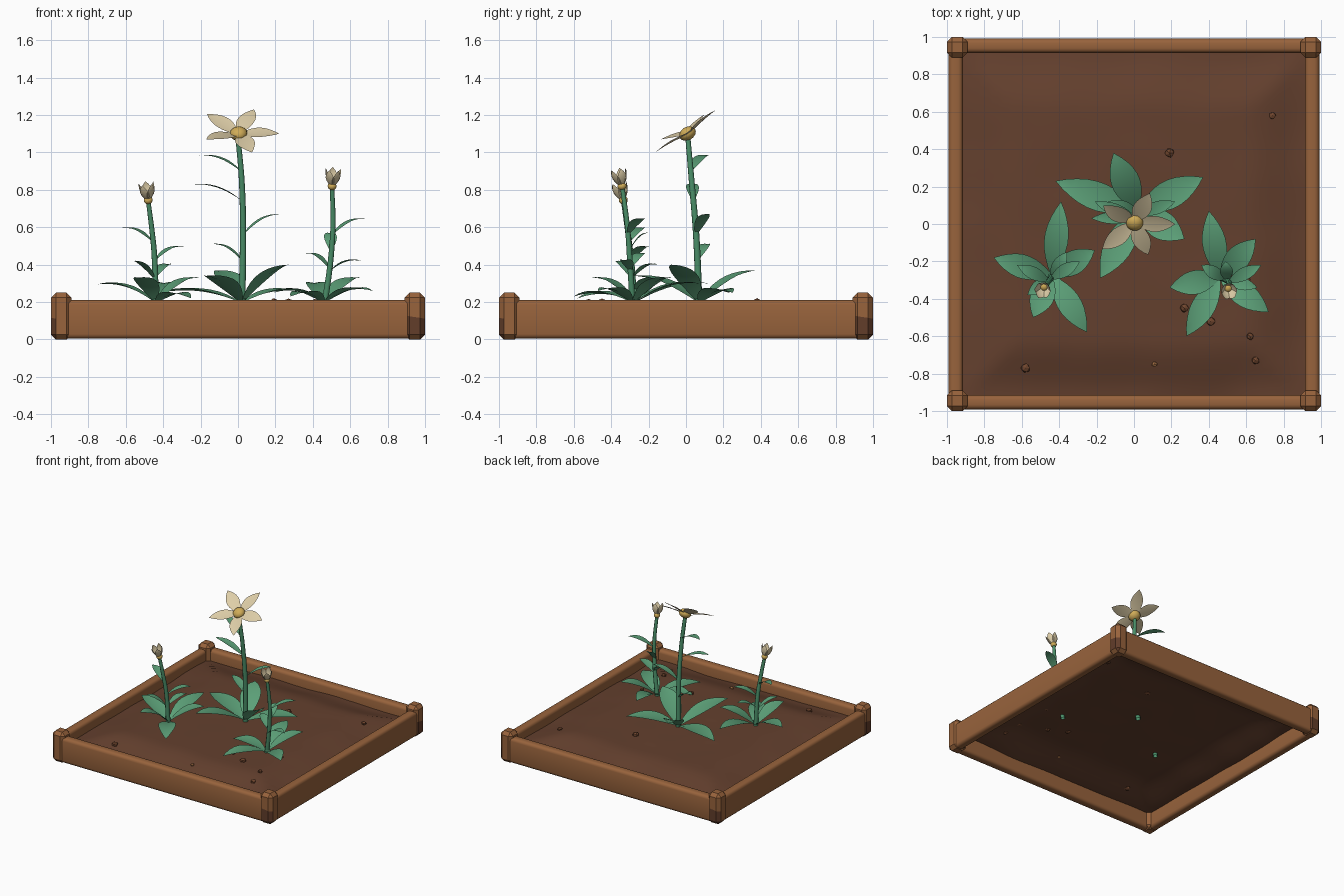
import bpy, bmesh, math, random
from mathutils import Vector, Matrix, noise

if "Cube" in bpy.data.objects:
    bpy.data.objects.remove(bpy.data.objects["Cube"])

random.seed(4)


def material(name, r, g, b):
    lin = [((c / 255 + 0.055) / 1.055) ** 2.4 for c in (r, g, b)]
    m = bpy.data.materials.new(name)
    m.diffuse_color = (*lin, 1)
    m.use_nodes = True
    m.node_tree.nodes["Principled BSDF"].inputs["Base Color"].default_value = m.diffuse_color
    return m


WOOD = material("wood", 152, 99, 60)
DARK = material("dark_wood", 98, 61, 42)
SOIL = material("soil", 100, 64, 46)
STONE = material("clod", 112, 70, 46)
CLAY = material("light_clod", 160, 108, 66)
LEAF = material("leaf_green", 92, 160, 120)
STEM = material("stem_green", 74, 142, 104)
CREAM = material("petal_cream", 222, 206, 168)
GOLD = material("flower_gold", 208, 172, 88)


def finish(bm, name, mats, smooth=None):
    """Turn a bmesh into an object, shaded smooth below the given angle."""
    me = bpy.data.meshes.new(name)
    bm.to_mesh(me)
    bm.free()
    ob = bpy.data.objects.new(name, me)
    bpy.context.collection.objects.link(ob)
    for m in mats:
        me.materials.append(m)
    if smooth:
        bpy.ops.object.select_all(action='DESELECT')
        ob.select_set(True)
        bpy.context.view_layer.objects.active = ob
        bpy.ops.object.shade_smooth_by_angle(angle=math.radians(smooth))
    return ob


def box(bm, size, centre):
    bmesh.ops.create_cube(bm, size=1, matrix=Matrix.Translation(centre) @ Matrix.Diagonal((*size, 1)))


# Frame beams and corner posts, each turned a quarter around the bed
for i, side in enumerate(("front", "right", "back", "left")):
    turn = Matrix.Rotation(i * math.pi / 2, 4, 'Z')
    bm = bmesh.new()
    box(bm, (1.86, 0.075, 0.205), (0, -0.953, 0.1075))
    bmesh.ops.bevel(bm, geom=[e for e in bm.edges if abs(e.verts[0].co.x - e.verts[1].co.x) > 1],
                    offset=0.024, segments=3, profile=0.5, affect='EDGES')
    bmesh.ops.transform(bm, matrix=turn, verts=bm.verts)
    finish(bm, side + "_beam", [WOOD], 50)

    bm = bmesh.new()
    box(bm, (0.11, 0.11, 0.25), (0.945, -0.945, 0.125))
    bmesh.ops.bevel(bm, geom=bm.edges[:], offset=0.026, segments=1, affect='EDGES')
    bmesh.ops.bisect_plane(bm, geom=bm.verts[:] + bm.edges[:] + bm.faces[:],
                           plane_co=(0.945, -1, 0.12), plane_no=(0.15, 0, 1))
    for f in bm.faces:
        c = f.calc_center_median()
        f.material_index = int(c.z < 0.12 and c.z > 0.015 and f.normal.y < -0.5)
    bmesh.ops.transform(bm, matrix=turn, verts=bm.verts)
    finish(bm, side + "_post", [WOOD, DARK], 30)


# Mounded soil sheet sinking toward the frame
def soil_height(x, y):
    edge = max(abs(x), abs(y))
    t = min(max((edge - 0.6) / 0.34, 0), 1)
    return 0.193 - 0.07 * t * t * (3 - 2 * t) + 0.018 * t * noise.noise((x * 2.5, y * 2.5, 3)) \
        + 0.004 * noise.noise((x * 4, y * 4, 0))


bm = bmesh.new()
bmesh.ops.create_grid(bm, x_segments=36, y_segments=36, size=0.935)
for v in bm.verts:
    v.co.z = soil_height(v.co.x, v.co.y)
finish(bm, "soil", [SOIL], 60)

# Loose clods on the soil
for x, y, r, m in ((0.74, 0.58, .021, STONE), (0.19, 0.38, .027, STONE), (0.27, -0.45, .026, STONE),
                   (0.41, -0.52, .026, STONE), (0.62, -0.60, .021, STONE), (0.65, -0.73, .023, STONE),
                   (0.11, -0.75, .016, CLAY), (-0.58, -0.77, .027, STONE), (0.61, -0.30, .016, STONE)):
    bm = bmesh.new()
    bmesh.ops.create_icosphere(bm, subdivisions=1, radius=r)
    for v in bm.verts:
        v.co *= random.uniform(0.85, 1.1)
        v.co.z *= 0.75
    bmesh.ops.translate(bm, vec=(x, y, soil_height(x, y) + r * 0.25), verts=bm.verts)
    finish(bm, "clod", [m])


def blade(bm, base, tip, width, arch, up=(0, 0, 1), fold=0.18, peak=0.5, steps=9):
    """Pointed, creased sheet bowed from base to tip."""
    base, tip, up = Vector(base), Vector(tip), Vector(up).normalized()
    side = (tip - base).cross(up).normalized()
    rows = []
    power = math.log(0.5) / math.log(peak)
    for i in range(steps + 1):
        t = i / steps
        mid = base.lerp(tip, t) + up * (4 * arch * t * (1 - t))
        w = width / 2 * max(math.sin(math.pi * t ** power), 0.0) ** 0.9 + 0.004 * (1 - t)
        rows.append([bm.verts.new(mid + side * (s * w) + up * (abs(s) * w * fold)) for s in (-1, 0, 1)])
    for a, b in zip(rows, rows[1:]):
        for j in (0, 1):
            bm.faces.new((a[j], a[j + 1], b[j + 1], b[j]))
    bmesh.ops.remove_doubles(bm, verts=rows[-1], dist=0.0005)


def stem(name, points, r):
    cu = bpy.data.curves.new(name, 'CURVE')
    cu.dimensions = '3D'
    cu.bevel_depth, cu.bevel_resolution, cu.resolution_u = r, 2, 6
    sp = cu.splines.new('BEZIER')
    sp.bezier_points.add(len(points) - 1)
    for i, (bp, p) in enumerate(zip(sp.bezier_points, points)):
        bp.co = p
        bp.radius = 1.1 - 0.3 * i / (len(points) - 1)
        bp.handle_left_type = bp.handle_right_type = 'AUTO'
    cu.materials.append(STEM)
    bpy.context.collection.objects.link(bpy.data.objects.new(name, cu))


def leaves(name, specs, width, arch):
    bm = bmesh.new()
    for base, tip in specs:
        blade(bm, base, tip, width, arch)
    finish(bm, name, [LEAF], 60)


def ball(name, centre, r, squash, axis):
    bm = bmesh.new()
    rot = Vector((0, 0, 1)).rotation_difference(Vector(axis)).to_matrix().to_4x4()
    bmesh.ops.create_uvsphere(bm, u_segments=14, v_segments=8, radius=r)
    bmesh.ops.transform(bm, verts=bm.verts,
                        matrix=Matrix.Translation(centre) @ rot @ Matrix.Diagonal((1, 1, squash, 1)))
    finish(bm, name, [GOLD], 60)


# Per plant: stem path, rosette leaf tips, stem leaves as base height and tip
plants = {
    "middle": ([(.02, .07, .17), (.027, .055, .55), (.02, .03, .85), (.0, .01, 1.08)],
               [(-.42, .23, .25), (-.11, .38, .37), (.37, .25, .25), (.27, -.08, .40), (-.18, -.29, .34)],
               [(.90, (-.21, .12, .985)), (.74, (-.23, .03, .83)), (.56, (.22, .12, .67)),
                (.42, (-.14, .12, .51))], .15),
    "left": ([(-.44, -.275, .17), (-.447, -.295, .45), (-.462, -.315, .60), (-.48, -.335, .74)],
             [(-.39, .12, .30), (-.75, -.18, .295), (-.21, -.14, .33), (-.25, -.58, .22), (-.54, -.50, .33)],
             [(.52, (-.625, -.22, .595)), (.42, (-.29, -.20, .495)), (.33, (-.36, -.15, .40)),
              (.32, (-.57, -.38, .42))], .125),
    "right": ([(.46, -.285, .17), (.495, -.30, .42), (.508, -.315, .62), (.503, -.34, .81)],
              [(.40, .07, .30), (.65, -.08, .33), (.72, -.47, .26), (.28, -.60, .23), (.19, -.34, .25)],
              [(.56, (.68, -.22, .645)), (.36, (.66, -.34, .42)), (.47, (.49, -.20, .57)),
               (.38, (.36, -.22, .46))], .125),
}
for name, (path, rosette, high, width) in plants.items():
    stem(name + "_stem", path, 0.018 if name == "middle" else 0.016)
    root = Vector((path[0][0], path[0][1], 0.195))
    leaves(name + "_base_leaves", [(root, t) for t in rosette], width, 0.035)
    specs = []
    for z, tip in high:
        k = next(i for i in range(len(path) - 1) if path[i + 1][2] >= z)
        a, b = Vector(path[k]), Vector(path[k + 1])
        specs.append((a.lerp(b, (z - a.z) / (b.z - a.z)), tip))
    leaves(name + "_stem_leaves", specs, 0.065, 0.025)

# Open flower: five petals around a golden heart
heart, face = Vector((.003, .012, 1.095)), (-.08, -.5, .85)
bm = bmesh.new()
for tip in ((.085, .165, 1.23), (.22, .0, 1.10), (.075, -.165, 1.0), (-.17, -.135, 1.07), (-.165, .10, 1.205)):
    blade(bm, heart, tip, 0.095, 0.006, face, 0.12, 0.5)
finish(bm, "open_petals", [CREAM], 60)
ball("flower_heart", heart + Vector((0, -.004, .006)), 0.047, 0.75, face)

# Closed buds: a ring of upright petals in a golden cup
for name, foot, axis in (("left", (-.48, -.335, .745), (-.12, -.28, 1)), ("right", (.503, -.342, .82), (.08, -.25, 1))):
    foot, axis = Vector(foot), Vector(axis).normalized()
    rot = Vector((0, 0, 1)).rotation_difference(axis)
    ball(name + "_bud_cup", foot, 0.024, 0.9, axis)
    bm = bmesh.new()
    for i in range(5):
        a = i * math.tau / 5 + 0.4
        out = rot @ Vector((math.cos(a), math.sin(a), 0))
        blade(bm, foot + out * 0.008, foot + out * 0.042 + axis * 0.095, 0.05, 0.012, out, -0.3, 0.5, 6)
    finish(bm, name + "_bud_petals", [CREAM], 60)
